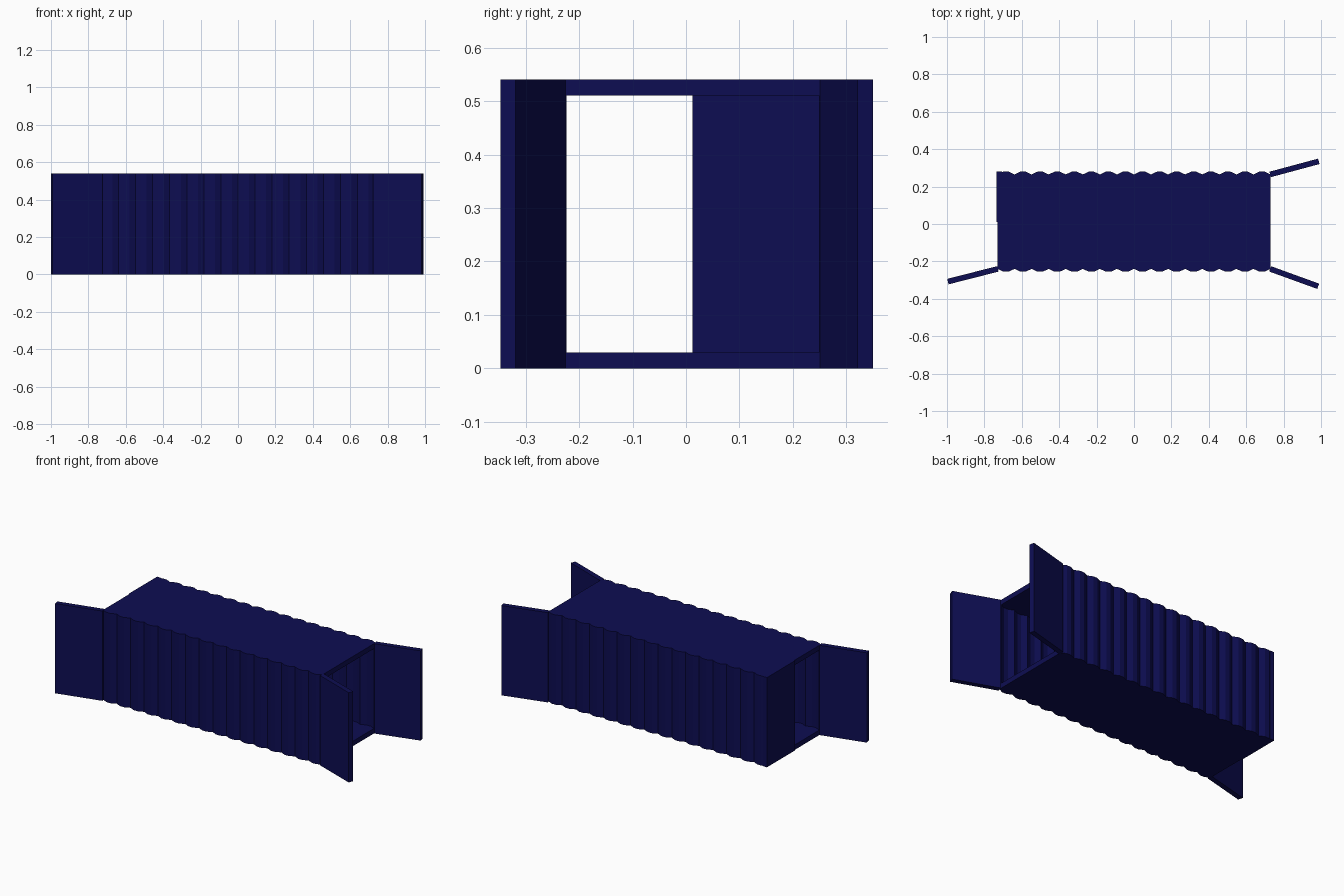
import bpy
import bmesh
import math
from mathutils import Vector

cube = bpy.data.objects.get("Cube")
if cube:
    bpy.data.objects.remove(cube, do_unlink=True)

HEIGHT = 0.54
HALF = 0.73          # half length of the body
FRONT, BACK = -0.24, 0.265
SLAB = 0.03
RIBS = 16

navy = bpy.data.materials.new("navy paint")
navy.use_nodes = True
colour = (0.004, 0.004, 0.085, 1)
navy.diffuse_color = colour
navy.node_tree.nodes["Principled BSDF"].inputs["Base Color"].default_value = colour


def prism(name, outline, z0, z1):
    """Extrude a plan outline from z0 up to z1."""
    bm = bmesh.new()
    face = bm.faces.new([bm.verts.new((x, y, z0)) for x, y in outline])
    top = bmesh.ops.extrude_face_region(bm, geom=[face])["geom"]
    verts = [v for v in top if isinstance(v, bmesh.types.BMVert)]
    bmesh.ops.translate(bm, verts=verts, vec=(0, 0, z1 - z0))
    bmesh.ops.recalc_face_normals(bm, faces=bm.faces)
    mesh = bpy.data.meshes.new(name)
    bm.to_mesh(mesh)
    bm.free()
    mesh.materials.append(navy)
    obj = bpy.data.objects.new(name, mesh)
    bpy.context.collection.objects.link(obj)
    return obj


def box(name, x0, x1, y0, y1, z0, z1):
    return prism(name, [(x0, y0), (x1, y0), (x1, y1), (x0, y1)], z0, z1)


def corrugated_wall(name, y, side):
    """Trapezoid ribs, offset inwards for the sheet thickness."""
    pitch = 2 * HALF / RIBS
    outer = []
    for i in range(RIBS):
        x = -HALF + i * pitch
        for t, out in ((0, 0), (0.35, 0.015), (0.65, 0.015)):
            outer.append((x + t * pitch, y + side * out))
    outer.append((HALF, y))
    inner = [(x, v - side * 0.016) for x, v in reversed(outer)]
    prism(name, outer + inner, 0, HEIGHT)


def open_door(name, hinge, tip):
    """Flat leaf centred on the line from hinge to tip."""
    a, b = Vector(hinge), Vector(tip)
    d = (b - a).normalized()
    n = Vector((-d.y, d.x)) * 0.015
    prism(name, [a - n, b - n, b + n, a + n], 0, HEIGHT)


# Body
corrugated_wall("front_wall", FRONT, -1)
corrugated_wall("back_wall", BACK, 1)
box("floor", -HALF, HALF, FRONT, BACK, 0, SLAB)
box("roof", -HALF, HALF, FRONT, BACK, HEIGHT - SLAB, HEIGHT)

# Doors: three swung open, one shut
open_door("front_left_door", (0.728, -0.24), (0.985, -0.333))
open_door("back_left_door", (0.728, 0.265), (0.988, 0.335))
open_door("front_right_door", (-0.728, -0.24), (-0.995, -0.308))
box("back_right_door", -0.735, -0.705, 0.012, 0.28, 0, HEIGHT)
